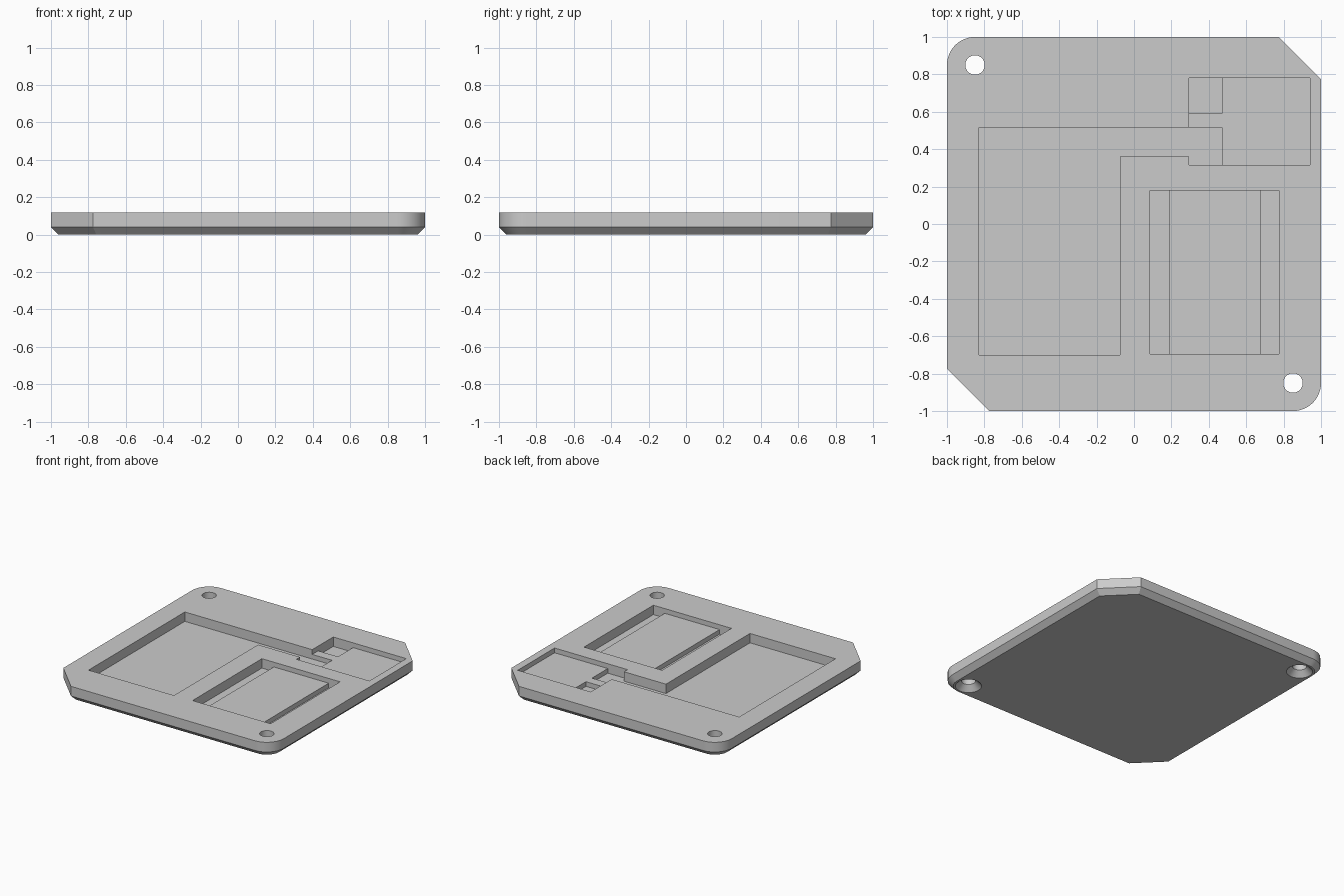
import bpy, bmesh, math

if "Cube" in bpy.data.objects:
    bpy.data.objects.remove(bpy.data.objects["Cube"])

TOP, BEVEL = 0.117, 0.04      # plate thickness, underside bevel
DEEP, SHALLOW = 0.042, 0.079  # floor heights of the pockets
HOLES = [(-0.85, 0.85), (0.85, -0.85)]

grey = bpy.data.materials.new("plain grey")
grey.diffuse_color = (0.6, 0.6, 0.6, 1)
grey.use_nodes = True
grey.node_tree.nodes["Principled BSDF"].inputs["Base Color"].default_value = grey.diffuse_color


def loft(name, rings):
    """Closed solid through rings of (x, y, z) points, bottom ring first."""
    bm = bmesh.new()
    loops = [[bm.verts.new(p) for p in ring] for ring in rings]
    n = len(loops[0])
    bm.faces.new(loops[0][::-1])
    bm.faces.new(loops[-1])
    for a, b in zip(loops, loops[1:]):
        for i in range(n):
            j = (i + 1) % n
            bm.faces.new((a[i], a[j], b[j], b[i]))
    bmesh.ops.recalc_face_normals(bm, faces=bm.faces)
    mesh = bpy.data.meshes.new(name)
    bm.to_mesh(mesh)
    bm.free()
    mesh.materials.append(grey)
    obj = bpy.data.objects.new(name, mesh)
    bpy.context.collection.objects.link(obj)
    return obj


def outline(inset, z):
    """Square with two rounded and two clipped corners, counter-clockwise."""
    e, c, r = 1 - inset, 0.775 - inset * math.tan(math.pi / 8), 0.15 - inset
    half = [(-c, -e)]
    for i in range(13):
        a = -math.pi / 2 + math.pi / 2 * i / 12
        half.append((0.85 + r * math.cos(a), -0.85 + r * math.sin(a)))
    half.append((e, c))
    return [(x, y, z) for x, y in half + [(-x, -y) for x, y in half]]


def circle(x, y, r, z, n=32):
    return [(x + r * math.cos(2 * math.pi * i / n),
             y + r * math.sin(2 * math.pi * i / n), z) for i in range(n)]


def pocket(name, floor, points):
    return loft(name, [[(x, y, z) for x, y in points] for z in (floor, 0.2)])


def box(name, floor, x0, x1, y0, y1):
    return pocket(name, floor, [(x0, y0), (x1, y0), (x1, y1), (x0, y1)])


# Plate with bevelled underside
plate = loft("base_plate", [outline(BEVEL, 0), outline(0, BEVEL), outline(0, TOP)])

cutters = [
    # Large pocket with its channel to the right
    pocket("large_pocket", DEEP, [
        (-0.83, -0.70), (-0.075, -0.70), (-0.075, 0.36), (0.295, 0.36),
        (0.295, 0.315), (0.47, 0.315), (0.47, 0.515), (-0.83, 0.515)]),
    # Corner pocket, with a deeper square well
    box("corner_pocket", SHALLOW, 0.295, 0.94, 0.315, 0.78),
    box("corner_well", DEEP, 0.295, 0.47, 0.59, 0.78),
    # Right pocket: raised middle between two deep slots
    box("right_pocket", SHALLOW, 0.085, 0.775, -0.695, 0.18),
    box("slot_left", DEEP, 0.085, 0.19, -0.695, 0.18),
    box("slot_right", DEEP, 0.675, 0.775, -0.695, 0.18),
]
# Countersunk screw holes
for x, y in HOLES:
    cutters.append(loft("screw_hole", [
        circle(x, y, r, z) for r, z in ((0.105, -0.01), (0.052, 0.043), (0.052, 0.2))]))

bpy.context.view_layer.objects.active = plate
for cutter in cutters:
    mod = plate.modifiers.new("cut", 'BOOLEAN')
    mod.operation, mod.solver, mod.object = 'DIFFERENCE', 'EXACT', cutter
    bpy.ops.object.modifier_apply(modifier=mod.name)
    bpy.data.objects.remove(cutter)

# Smooth round corners and holes, keep edges sharp
plate.select_set(True)
bpy.ops.object.shade_smooth_by_angle(angle=math.radians(30))
